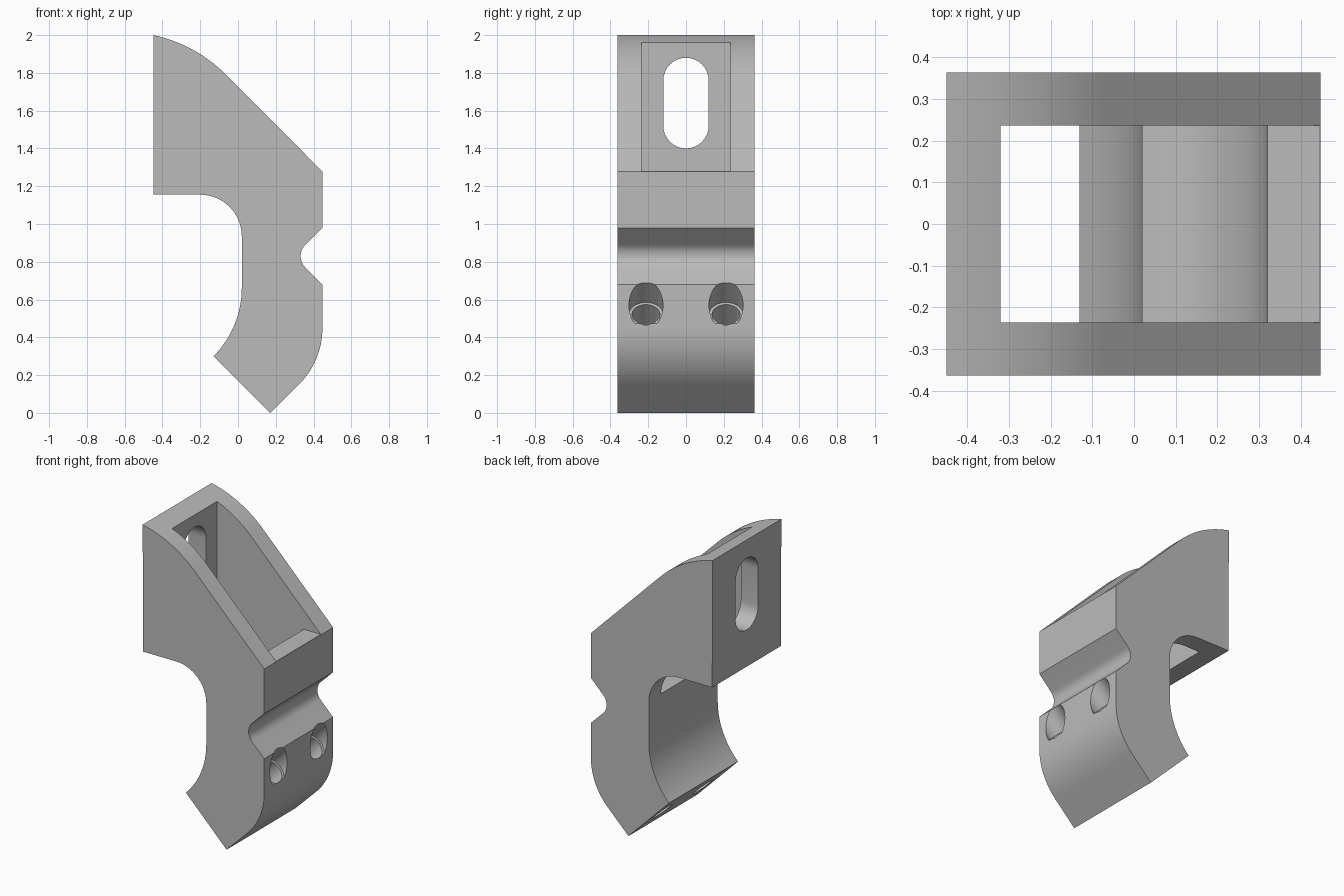
import bpy, bmesh
from math import sin, cos, radians, pi
from mathutils import Matrix, Vector

cube = bpy.data.objects.get("Cube")
if cube:
    bpy.data.objects.remove(cube, do_unlink=True)

grey = bpy.data.materials.new("plain grey")
grey.use_nodes = True
colour = (0.5, 0.5, 0.5, 1)
grey.diffuse_color = colour
grey.node_tree.nodes["Principled BSDF"].inputs["Base Color"].default_value = colour


def arc(cx, cz, r, start, end, n=16):
    angles = [radians(start + (end - start) * i / n) for i in range(n + 1)]
    return [(cx + r * cos(a), cz + r * sin(a)) for a in angles]


def finish(name, bm):
    bmesh.ops.recalc_face_normals(bm, faces=bm.faces)
    mesh = bpy.data.meshes.new(name)
    bm.to_mesh(mesh)
    bm.free()
    mesh.materials.append(grey)
    obj = bpy.data.objects.new(name, mesh)
    bpy.context.collection.objects.link(obj)
    return obj


def prism(name, points, axis, low, high):
    """Extrude a closed outline along y or x."""
    bm = bmesh.new()
    place = (lambda u, v: (u, low, v)) if axis == "y" else (lambda u, v: (low, u, v))
    face = bm.faces.new([bm.verts.new(place(u, v)) for u, v in points])
    new = bmesh.ops.extrude_face_region(bm, geom=[face])["geom"]
    step = Vector((0, high - low, 0)) if axis == "y" else Vector((high - low, 0, 0))
    bmesh.ops.translate(bm, vec=step, verts=[g for g in new if isinstance(g, bmesh.types.BMVert)])
    return finish(name, bm)


def drill(name, y, radius, near, far):
    """Cylinder on the 45 degree screw axis, between two distances along it."""
    bm = bmesh.new()
    bmesh.ops.create_cone(bm, cap_ends=True, segments=40, radius1=radius, radius2=radius,
                          depth=far - near)
    direction = Vector((1, 0, 1)).normalized()
    centre = Vector((0.02, y, 0.143)) + direction * (near + far) / 2
    bm.transform(Matrix.Translation(centre) @ Matrix.Rotation(pi / 4, 4, "Y"))
    return finish(name, bm)


# Hook-shaped body outline
outline = arc(-0.608, 1.25, 0.767, 78, 45)
outline += [(0.447, 1.278), (0.447, 0.98)]
outline += arc(0.416, 0.83, 0.0845, 135, 225)
outline += [(0.447, 0.68)]
outline += arc(0.027, 0.449, 0.42, 0, -45)
outline += [(0.17, 0)]
outline += arc(-0.492, 0.662, 0.512, -45, 0)
outline += arc(-0.2, 0.935, 0.22, 0, 90)
outline += [(-0.447, 1.155)]
body = prism("bracket_body", outline, "y", -0.3625, 0.3625)

# Pocket with a curved floor, open above and below
pocket = [(-0.32, 0.94)] + arc(0.02, 1.24, 0.3, -90, 0)
pocket += [(0.32, 1.28), (0.6, 1.28), (0.6, 2.2), (-0.32, 2.2)]
cutters = [prism("pocket_cutter", pocket, "y", -0.236, 0.236)]

# Rounded slot through the back wall
slot = arc(0, 1.76, 0.12, 0, 180) + arc(0, 1.52, 0.12, 180, 360)
cutters.append(prism("slot_cutter", slot, "x", -0.6, -0.2))

# Pair of slanted screw holes with counterbores
for y in (-0.212, 0.212):
    cutters.append(drill("hole_cutter", y, 0.074, -0.2, 0.9))
    cutters.append(drill("counterbore_cutter", y, 0.09, 0.535, 0.75))

bpy.context.view_layer.objects.active = body
for cutter in cutters:
    cutter.hide_render = True
    cut = body.modifiers.new("cut", "BOOLEAN")
    cut.operation = "DIFFERENCE"
    cut.solver = "EXACT"
    cut.object = cutter
    bpy.ops.object.modifier_apply(modifier=cut.name)
    bpy.data.objects.remove(cutter, do_unlink=True)

bpy.ops.object.select_all(action="DESELECT")
body.select_set(True)
bpy.ops.object.shade_smooth_by_angle(angle=radians(30))
